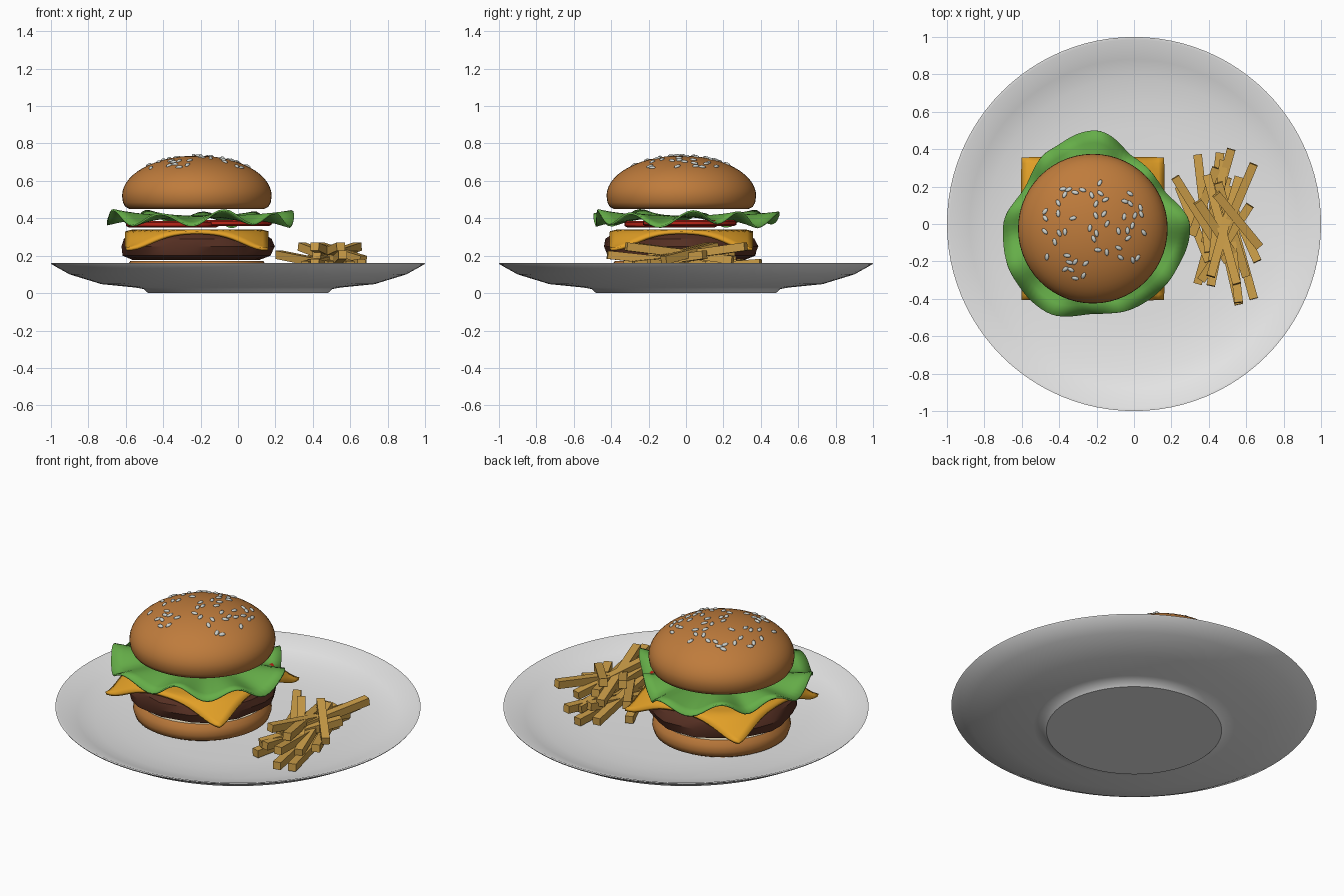
import bpy, bmesh, math, random
from mathutils import Vector, Matrix

random.seed(4)
if "Cube" in bpy.data.objects:
    bpy.data.objects.remove(bpy.data.objects["Cube"])


def material(name, *rgb):
    mat = bpy.data.materials.new(name)
    mat.use_nodes = True
    mat.diffuse_color = (*rgb, 1)
    mat.node_tree.nodes["Principled BSDF"].inputs["Base Color"].default_value = (*rgb, 1)
    return mat


WHITE = material("plate white", .8, .8, .8)
CRUST = material("bun crust", .52, .2, .045)
CRUMB = material("bun crumb", .82, .72, .52)
MEAT = material("cooked meat", .09, .028, .016)
YELLOW = material("cheese yellow", .76, .35, .02)
GREEN = material("lettuce green", .13, .42, .065)
RED = material("tomato red", .5, .018, .009)
GOLD = material("fried potato", .6, .34, .065)
SEED = material("sesame", .6, .63, .6)

CX, CY = -.22, -.025  # burger axis


def finish(name, bm, mats, loc=(0, 0, 0), angle=None, thickness=0):
    bmesh.ops.recalc_face_normals(bm, faces=bm.faces)
    mesh = bpy.data.meshes.new(name)
    bm.to_mesh(mesh)
    bm.free()
    for mat in mats:
        mesh.materials.append(mat)
    obj = bpy.data.objects.new(name, mesh)
    obj.location = loc
    bpy.context.collection.objects.link(obj)
    if angle:
        bpy.ops.object.select_all(action='DESELECT')
        obj.select_set(True)
        bpy.context.view_layer.objects.active = obj
        bpy.ops.object.shade_smooth_by_angle(angle=math.radians(angle))
    if thickness:
        mod = obj.modifiers.new("thickness", 'SOLIDIFY')
        mod.thickness = thickness
        mod.offset = 0
    return obj


def lathe(profile, segments):
    """Spin an (r, z) profile that starts and ends on the axis."""
    bm = bmesh.new()
    verts = [bm.verts.new((r, 0, z)) for r, z in profile]
    edges = [bm.edges.new(pair) for pair in zip(verts, verts[1:])]
    bmesh.ops.spin(bm, geom=verts + edges, cent=(0, 0, 0), axis=(0, 0, 1),
                   angle=math.tau, steps=segments, use_merge=True)
    bmesh.ops.remove_doubles(bm, verts=bm.verts, dist=.0005)
    bmesh.ops.recalc_face_normals(bm, faces=bm.faces)
    return bm


def paint_cut(bm, direction):
    """Give the flat cut side of a bun the second material."""
    for face in bm.faces:
        face.material_index = int(face.normal.z * direction > .98)


# Plate with a solid foot
plate = [(0, 0), (.48, 0), (.505, .022), (.55, .03), (.73, .048), (.9, .1), (.995, .153),
         (1, .16), (.985, .16), (.88, .115), (.78, .09), (.65, .072), (.5, .062), (0, .06)]
finish("plate", lathe(plate, 96), [WHITE], angle=40)

# Bottom bun
bottom = [(0, .062), (.34, .062), (.37, .078), (.38, .11), (.375, .145), (.355, .172), (0, .172)]
bm = lathe(bottom, 48)
paint_cut(bm, 1)
finish("bottom_bun", bm, [CRUST, CRUMB], (CX, CY, 0), 50)

# Patty with an uneven side
bm = lathe([(0, .178), (.34, .178), (.395, .2), (.41, .25), (.395, .29), (.35, .322), (0, .322)], 28)
for v in bm.verts:
    a = math.atan2(v.co.y, v.co.x)
    lump = 1 + .018 * math.sin(5 * a + 30 * v.co.z) + .015 * math.sin(11 * a)
    v.co.x *= lump
    v.co.y *= lump
finish("patty", bm, [MEAT], (CX, CY, 0), 30)

# Cheese slice with drooping corners
bm = bmesh.new()
bmesh.ops.create_grid(bm, x_segments=24, y_segments=24, size=.38)
for v in bm.verts:
    droop = min(1, max(0, (v.co.xy.length - .35) / .17))
    v.co.z = .331 - .095 * droop * droop * (3 - 2 * droop)
finish("cheese_slice", bm, [YELLOW], (CX, CY, 0), 50, .016)

# Two overlapping tomato slices
for side, x, y in (("right", -.35, -.08), ("left", -.07, .02)):
    slab = [(0, 0), (.235, 0), (.25, .008), (.25, .026), (.235, .034), (0, .034)]
    lift = .352 if side == "right" else .358
    finish("tomato_slice_" + side, lathe(slab, 36), [RED], (x, y, lift), 50)

# Lettuce leaf: ruffled disc with an irregular rim
RIM = [.51, .42, .43, .52, .48, .43, .49, .51, .52, .46, .48, .49]


def rim_radius(a):
    t = a / math.tau * len(RIM)
    i = int(t)
    s = (1 - math.cos((t - i) * math.pi)) / 2
    return RIM[i % len(RIM)] * (1 - s) + RIM[(i + 1) % len(RIM)] * s


bm = bmesh.new()
STEPS = 108
rings = []
for k in range(1, 9):
    f = k / 8
    ring = []
    for i in range(STEPS):
        a = math.tau * i / STEPS
        r = f * rim_radius(a)
        wave = math.sin(9 * a + .6) + .3 * math.sin(4 * a)
        z = .41 - .012 * f ** 3 + .036 * wave * f ** 3
        ring.append(bm.verts.new((r * math.cos(a), r * math.sin(a), z)))
    rings.append(ring)
bm.faces.new(rings[0])
for inner, outer in zip(rings, rings[1:]):
    for i in range(STEPS):
        j = (i + 1) % STEPS
        bm.faces.new((inner[i], outer[i], outer[j], inner[j]))
finish("lettuce_leaf", bm, [GREEN], (-.21, -.02, 0), 60, .01)

# Top bun: half ellipse dome over a rounded base
R, H, Z = .4, .215, .52
dome = [(R * math.cos(t), Z + H * math.sin(t)) for t in (math.pi / 2 * i / 14 for i in range(14))]
bm = lathe([(0, .45), (.36, .45), (.383, .462), (.395, .485)] + dome + [(0, Z + H)], 56)
paint_cut(bm, -1)
finish("top_bun", bm, [CRUST, CRUMB], (CX, CY, 0), 50)

# Sesame seeds scattered over the crown
bm = bmesh.new()
spots = []
while len(spots) < 52:
    x, y = random.uniform(-.28, .28), random.uniform(-.27, .25)
    if math.hypot(x, y) > .29 or any(math.hypot(x - p, y - q) < .028 for p, q in spots):
        continue
    spots.append((x, y))
    h = math.sqrt(1 - (x * x + y * y) / R ** 2)
    normal = Vector((x / R ** 2, y / R ** 2, h / H))
    place = (Matrix.Translation((x, y, Z + H * h + .001))
             @ normal.to_track_quat('Z', 'Y').to_matrix().to_4x4()
             @ Matrix.Rotation(random.uniform(0, math.pi), 4, 'Z')
             @ Matrix.Diagonal((.02, .011, .008, 1)))
    bmesh.ops.create_icosphere(bm, subdivisions=2, radius=1, matrix=place)
finish("sesame_seeds", bm, [SEED], (CX, CY, 0), 60)

# Fries: bars between two ground points, stacked in layers from the bottom up
FRIES = [
    (.34, -.32, .5, .25), (.64, -.4, .5, .1), (.24, .2, .4, -.2), (.56, -.43, .44, .1),
    (.46, .38, .4, -.1), (.66, -.2, .48, .2), (.31, -.06, .44, .3), (.41, -.33, .52, .2),
    (.34, .37, .4, -.15), (.52, .4, .38, -.1), (.6, -.28, .45, .22), (.22, .25, .5, -.2),
    (.36, -.3, .62, .1), (.56, -.42, .5, .1), (.48, .34, .42, -.2), (.64, .32, .42, -.2),
    (.39, .26, .55, -.32), (.41, -.28, .56, .25), (.67, -.12, .44, .16), (.34, .12, .53, -.16),
]
bm = bmesh.new()
for n, (x0, y0, x1, y1) in enumerate(FRIES):
    layer = n // 5
    z = .105 + .036 * layer
    tilt = (.012 + .008 * layer) * (-1 if n % 2 else 1)
    a, b = Vector((x0, y0, z - tilt)), Vector((x1, y1, z + tilt))
    bar = (Matrix.Translation((a + b) / 2)
           @ (b - a).to_track_quat('Y', 'Z').to_matrix().to_4x4()
           @ Matrix.Diagonal((.046, (b - a).length, .044, 1)))
    bmesh.ops.create_cube(bm, size=1, matrix=bar)
finish("fries", bm, [GOLD])
